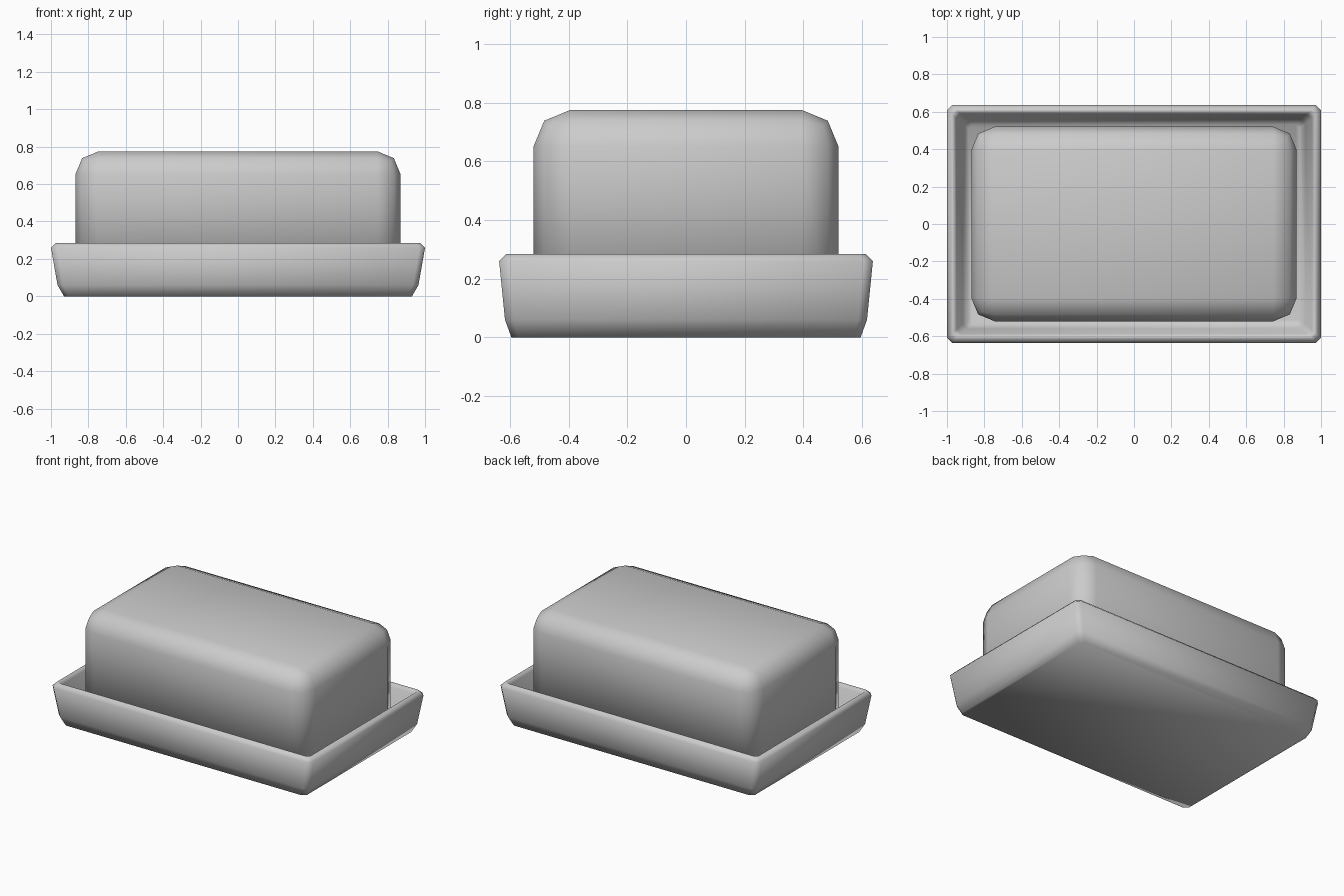
import bpy, bmesh

if "Cube" in bpy.data.objects:
    bpy.data.objects.remove(bpy.data.objects["Cube"])


def ring(bm, hx, hy, z, corner):
    """Rectangle loop whose corners are cut by a list of (dx, dy) insets."""
    first = list(corner)
    pts = []
    for sx, sy in ((1, 1), (-1, 1), (-1, -1), (1, -1)):
        quad = [(sx * (hx - a), sy * (hy - b)) for a, b in first]
        pts += quad if sx * sy > 0 else quad[::-1]
    return [bm.verts.new((x, y, z)) for x, y in pts]


def loft(name, levels):
    """Skin a stack of rings and cap both ends."""
    bm = bmesh.new()
    rings = [ring(bm, *lv) for lv in levels]
    n = len(rings[0])
    for a, b in zip(rings, rings[1:]):
        for i in range(n):
            j = (i + 1) % n
            bm.faces.new((a[i], a[j], b[j], b[i]))
    bm.faces.new(rings[0][::-1])
    bm.faces.new(rings[-1])
    return finish(name, bm)


def finish(name, bm):
    bmesh.ops.recalc_face_normals(bm, faces=bm.faces)
    for f in bm.faces:
        f.smooth = True
    mesh = bpy.data.meshes.new(name)
    bm.to_mesh(mesh)
    bm.free()
    ob = bpy.data.objects.new(name, mesh)
    bpy.context.collection.objects.link(ob)
    return ob


def chamfer(c):
    return [(0, c), (c, 0)]


# Dish: flared outer wall, chamfered rim, sloping inner wall, flat floor
loft("dish", [
    (0.93, 0.595, 0.0, chamfer(0.025)),
    (0.965, 0.617, 0.06, chamfer(0.03)),
    (1.0, 0.637, 0.26, chamfer(0.03)),
    (0.975, 0.612, 0.285, chamfer(0.02)),
    (0.965, 0.602, 0.285, chamfer(0.02)),
    (0.95, 0.588, 0.265, chamfer(0.025)),
    (0.915, 0.56, 0.10, chamfer(0.025)),
    (0.885, 0.532, 0.06, chamfer(0.02)),
])

# Lid: box with two-step rounded vertical and top edges
TOP, BASE = 0.775, 0.06
bm = bmesh.new()
bmesh.ops.create_cube(bm, size=1)
for v in bm.verts:
    v.co.x *= 1.74
    v.co.y *= 1.04
    v.co.z = TOP if v.co.z > 0 else BASE
edges = [e for e in bm.edges if max(v.co.z for v in e.verts) > BASE + 0.01]
bmesh.ops.bevel(bm, geom=edges, offset=0.125, segments=2, profile=0.5, affect='EDGES')
finish("lid", bm)
